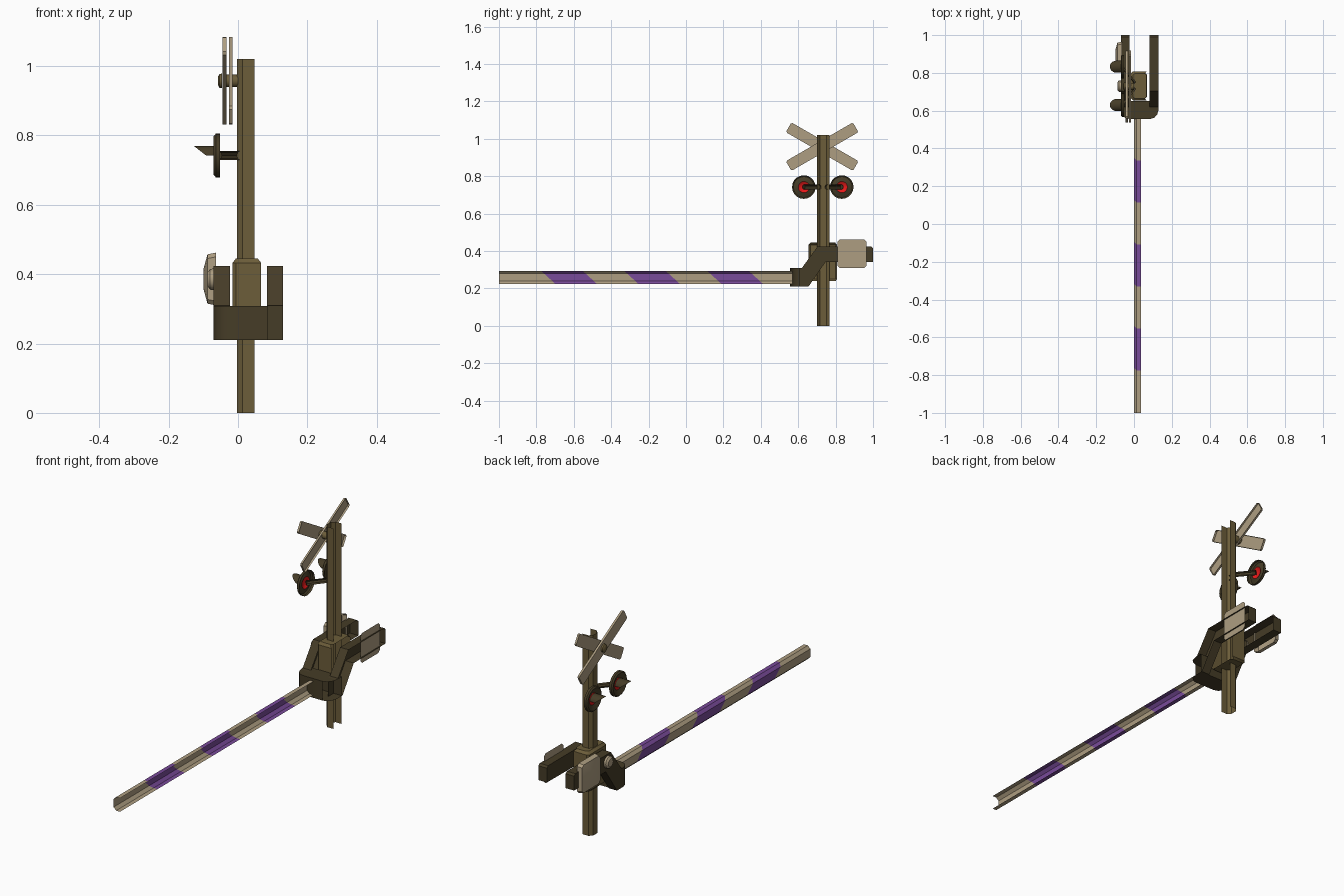
import bpy, bmesh
from math import sin, cos, pi
from mathutils import Vector, Matrix

if "Cube" in bpy.data.objects:
    bpy.data.objects.remove(bpy.data.objects["Cube"])


def material(name, rgb):
    m = bpy.data.materials.new(name)
    m.diffuse_color = (*rgb, 1)
    m.use_nodes = True
    m.node_tree.nodes["Principled BSDF"].inputs["Base Color"].default_value = m.diffuse_color
    return m


BROWN = material("brown", (.15, .11, .042))
DARK = material("dark_brown", (.06, .045, .02))
BEIGE = material("beige", (.42, .34, .22))
PURPLE = material("purple", (.19, .07, .32))
RED = material("red", (.8, .01, .01))
X = (1, 0, 0)
CX, PY = .03, .733      # assembly centre line and post position


def finish(name, bm, mats, open_dirs=(), recalc=True):
    """Drop faces that face the open directions and make the object."""
    if recalc:
        bmesh.ops.recalc_face_normals(bm, faces=bm.faces)
    bm.normal_update()
    dead = [f for f in bm.faces for d in open_dirs
            if f.normal.dot(Vector(d)) > (.1 if d == X else .9)]
    bmesh.ops.delete(bm, geom=list(set(dead)), context='FACES')
    me = bpy.data.meshes.new(name)
    bm.to_mesh(me)
    bm.free()
    ob = bpy.data.objects.new(name, me)
    for m in mats:
        me.materials.append(m)
    bpy.context.collection.objects.link(ob)
    ob.select_set(True)
    bpy.context.view_layer.objects.active = ob
    bpy.ops.object.shade_smooth_by_angle(angle=.6)
    ob.select_set(False)
    return ob


def loft(rings, caps=(True, True), closed=True):
    bm = bmesh.new()
    vs = [[bm.verts.new(p) for p in r] for r in rings]
    n = len(vs[0])
    for a, b in zip(vs, vs[1:]):
        for i in range(n if closed else n - 1):
            j = (i + 1) % n
            bm.faces.new((a[i], a[j], b[j], b[i]))
    if caps[0]:
        bm.faces.new(vs[0][::-1])
    if caps[1]:
        bm.faces.new(vs[-1])
    return bm


def chamfered(u0, u1, v0, v1, c):
    """Rectangle with cut corners."""
    return [(u0 + c, v0), (u1 - c, v0), (u1, v0 + c), (u1, v1 - c),
            (u1 - c, v1), (u0 + c, v1), (u0, v1 - c), (u0, v0 + c)]


def turned(profile, y, z, n=16):
    """Rings about an axis parallel to x from (x, radius) pairs."""
    return [[(x, y + r * cos(2 * pi * i / n), z + r * sin(2 * pi * i / n))
             for i in range(n)] for x, r in profile]


# Post, open at the back and both ends
sec = chamfered(-.003, .063, PY - .033, PY + .033, .016)
finish("post", loft([[(x, y, z) for x, y in sec] for z in (0, 1.02)]), [BROWN],
       [X, (0, 0, 1), (0, 0, -1)])

# Gear housing around the post
rings = []
for z, s in ((.24, .008), (.25, 0), (.432, 0), (.445, .01)):
    rings.append([(x, y, z) for x, y in
                  chamfered(-.016 + s, .077 - s, .655 + s, .808 - s, .01)])
finish("housing", loft(rings), [BROWN], [X])

# Striped barrier arm with slanted colour bands
sec = chamfered(0, .05, .225, .294, .014)
bm = loft([[(x, y, z) for x, z in sec] for y in (-1, .57)])
cut = Vector((0, 1, 1.1))
for k in range(6):
    bmesh.ops.bisect_plane(bm, geom=bm.verts[:] + bm.edges[:] + bm.faces[:],
                           plane_co=(0, -.775 + .222 * k, .294), plane_no=cut)
for f in bm.faces:
    c = f.calc_center_median()
    k = (c.y + 1.1 * (c.z - .294) + .775) // .222
    f.material_index = int(0 <= k < 6 and k % 2 == 0)
finish("barrier_arm", bm, [BEIGE, PURPLE], [X, (0, 1, 0), (0, -1, 0)])

# Bracket crosspiece with rounded plan corners
half = [(.1, .65), (.1, .605), (.093, .58), (.078, .563), (.056, .556)]
plan = [(CX - u, y) for u, y in half] + [(CX + u, y) for u, y in half[::-1]]
finish("bracket_front", loft([[(x, y, z) for x, y in plan] for z in (.21, .308)]),
       [DARK], [X])

# Cranked bracket arms on both sides
side = [(.605, .21), (.605, .308), (.62, .31), (.703, .424), (.99, .424),
        (1, .415), (1, .342), (.745, .34), (.655, .21)]
for nm, x0, x1 in (("left", -.07, -.023), ("right", .083, .13)):
    finish("bracket_arm_" + nm, loft([[(x, y, z) for y, z in side] for x in (x0, x1)]),
           [DARK], [X, (0, -1, 0)])

# Counterweight plates outside each bracket arm
for nm, sg in (("left", -1), ("right", 1)):
    rings = []
    for u, s in ((.093, 0), (.118, .005), (.129, .045)):
        rings.append([(CX + sg * u, y, z) for y, z in
                      chamfered(.81 + s, .965 - s, .31 + s, .462 - s, .012)])
    finish("counterweight_" + nm, loft(rings), [BEIGE], [X])

# Pivot hub
finish("pivot_hub", loft(turned([(-.06, .032), (-.08, .03), (-.088, .02)], .73, .385)),
       [BEIGE], [X])

# Crossed sign boards
for nm, x0, x1, ang in (("outer", -.044, -.033, -pi / 6), ("inner", -.026, -.016, pi / 6)):
    sec = chamfered(-.207, .207, -.03, .03, .007)
    bm = loft([[(x, u, v) for u, v in sec] for x in (x0, x1)])
    bm.transform(Matrix.Translation((0, PY - .005, .958)) @ Matrix.Rotation(ang, 4, 'X'))
    finish("cross_board_" + nm, bm, [BEIGE], [X])
finish("sign_bolt", loft(turned([(.0, .018), (-.043, .018), (-.046, .021),
                                 (-.053, .02), (-.058, .012)], PY - .005, .957)),
       [BROWN], [X])

# Warning lamps: ring, lens, hood and strut
for nm, y, sg in (("front", .63, -1), ("rear", .833, 1)):
    z = .742
    finish("lamp_ring_" + nm,
           loft(turned([(-.052, .063), (-.064, .063), (-.07, .056), (-.06, .03)], y, z, 20),
                (False, False)), [DARK])
    finish("lamp_lens_" + nm,
           loft(turned([(-.06, .03), (-.067, .02), (-.07, .008)], y, z, 20),
                (False, True)), [RED])
    arc = [pi * i / 10 for i in range(11)]
    root = [(-.064, y + .032 * cos(a), z + .028 * sin(a)) for a in arc]
    lip = [(-.092 - .036 * sin(a), p[1], p[2]) for a, p in zip(arc, root)]
    finish("lamp_hood_" + nm, loft([root, lip], (False, False), False), [DARK])
    start = Vector((-.056, y, z))
    end = Vector((.012, PY + sg * .018, z))
    d = (end - start).normalized()
    sidev = d.cross(Vector((0, 0, 1)))
    circ = [.013 * (cos(pi * i / 4) * sidev + sin(pi * i / 4) * Vector((0, 0, 1)))
            for i in range(8)]
    finish("lamp_strut_" + nm, loft([[p + c for c in circ] for p in (start, end)]),
           [DARK], [X])
